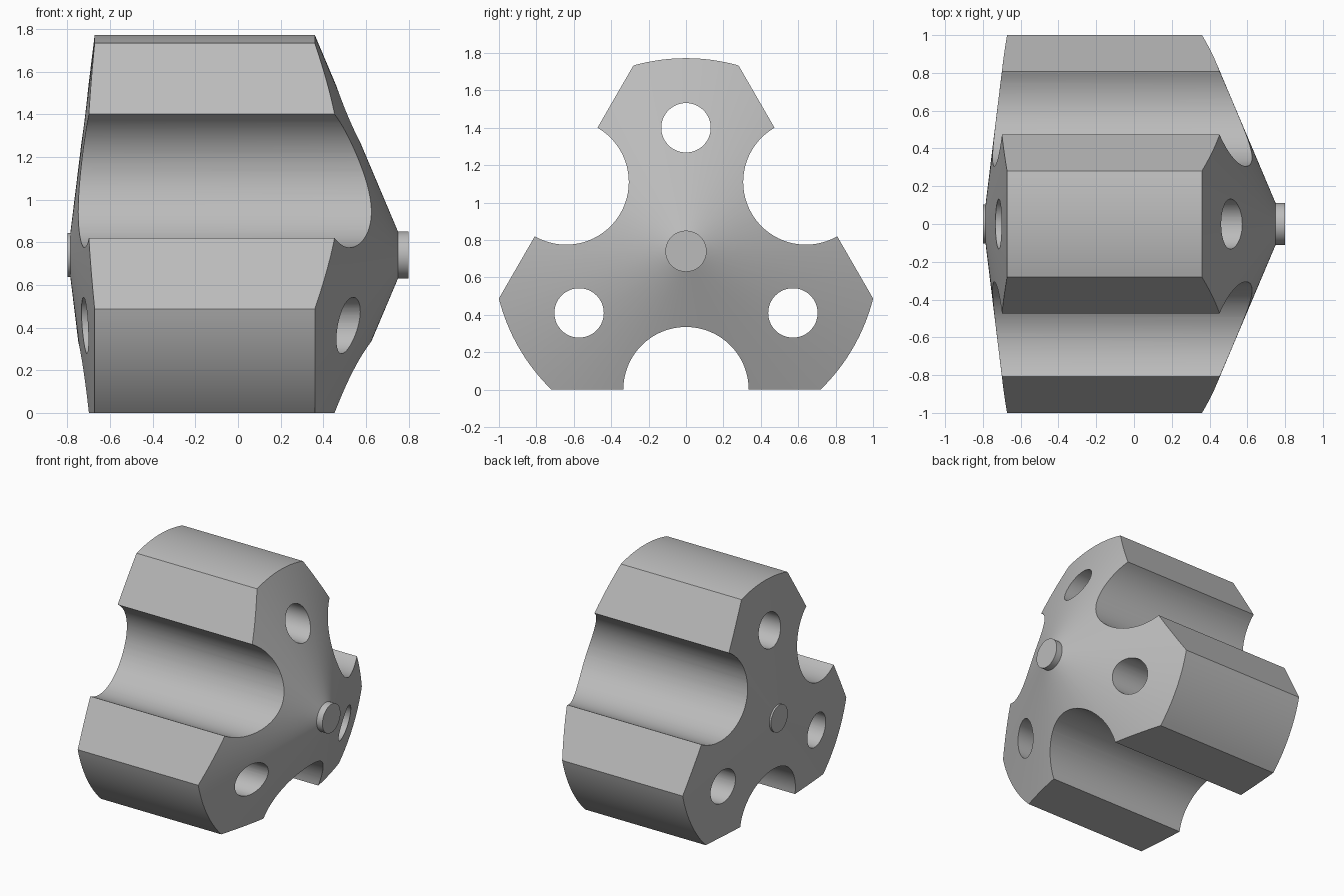
import bpy, bmesh
from math import pi, cos, sin, radians
from mathutils import Matrix, Vector

cube = bpy.data.objects.get("Cube")
if cube:
    bpy.data.objects.remove(cube, do_unlink=True)

AXIS_Z = 0.74     # height of the rotation axis, also the distance to the flats
OUTER_R = 1.032
NOTCH_R = 0.335
HOLE_R = 0.132
HOLE_DIST = 0.66

grey = bpy.data.materials.new("plain grey")
grey.use_nodes = True
grey.diffuse_color = (0.5, 0.5, 0.5, 1)
grey.node_tree.nodes["Principled BSDF"].inputs["Base Color"].default_value = (0.5, 0.5, 0.5, 1)


def make_object(name, bm):
    mesh = bpy.data.meshes.new(name)
    bmesh.ops.recalc_face_normals(bm, faces=bm.faces)
    bm.to_mesh(mesh)
    bm.free()
    mesh.materials.append(grey)
    obj = bpy.data.objects.new(name, mesh)
    bpy.context.collection.objects.link(obj)
    return obj


def radial_point(angle, dist):
    return Vector((0, dist * cos(angle), AXIS_Z + dist * sin(angle)))


def rod(name, angle, dist, radius, segments):
    """Cylinder along x at a polar position around the axis."""
    bm = bmesh.new()
    place = Matrix.Translation(radial_point(angle, dist)) @ Matrix.Rotation(pi / 2, 4, 'Y')
    bmesh.ops.create_cone(bm, cap_ends=True, segments=segments, radius1=radius,
                          radius2=radius, depth=3, matrix=place)
    return make_object(name, bm)


def flat_block(name, angle):
    """Block whose inner side lies on a flat."""
    bm = bmesh.new()
    place = (Matrix.Translation(radial_point(angle, AXIS_Z + 0.5))
             @ Matrix.Rotation(angle, 4, 'X') @ Matrix.Diagonal((3, 1, 3, 1)))
    bmesh.ops.create_cube(bm, size=1, matrix=place)
    return make_object(name, bm)


# Turned body: shallow cone, cylinder, steep cone and a stub at each end
profile = [(-0.8, 0), (-0.8, 0.103), (-0.786, 0.103), (-0.672, OUTER_R),
           (0.36, OUTER_R), (0.75, 0.11), (0.8, 0.11), (0.8, 0)]
bm = bmesh.new()
verts = [bm.verts.new((x, 0, AXIS_Z + r)) for x, r in profile]
edges = [bm.edges.new(pair) for pair in zip(verts, verts[1:])]
bmesh.ops.spin(bm, geom=verts + edges, cent=(0, 0, AXIS_Z), axis=(1, 0, 0),
               angle=2 * pi, steps=180, use_merge=True)
bmesh.ops.remove_doubles(bm, verts=bm.verts, dist=0.0001)
body = make_object("three_lobed_body", bm)

# Three flats with round notches, and a through hole in each lobe
cutters = []
for i in range(3):
    flat_angle = radians(30 + 120 * i)
    cutters += [flat_block("flat_cutter", flat_angle),
                rod("notch_cutter", flat_angle, AXIS_Z, NOTCH_R, 96),
                rod("hole_cutter", flat_angle + pi / 3, HOLE_DIST, HOLE_R, 64)]

bpy.ops.object.select_all(action='DESELECT')
bpy.context.view_layer.objects.active = body
body.select_set(True)
for cutter in cutters:
    cutter.hide_render = True
    cut = body.modifiers.new("cut", 'BOOLEAN')
    cut.operation = 'DIFFERENCE'
    cut.solver = 'EXACT'
    cut.object = cutter
    bpy.ops.object.modifier_apply(modifier=cut.name)
    bpy.data.objects.remove(cutter, do_unlink=True)

bpy.ops.object.shade_smooth_by_angle(angle=radians(25))
